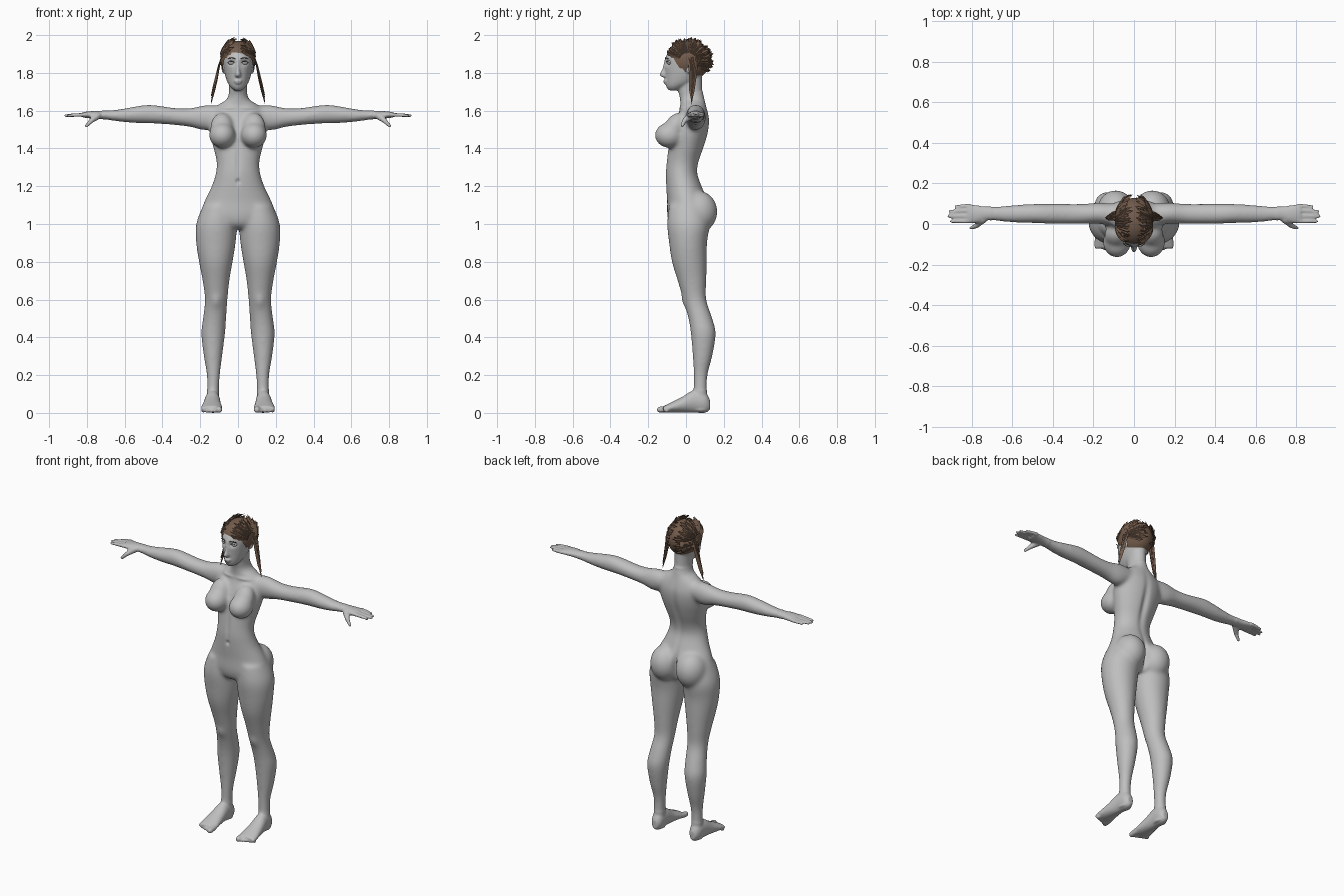
import bpy, bmesh, math, random
from mathutils import Vector, Matrix

random.seed(4)
if "Cube" in bpy.data.objects:
    bpy.data.objects.remove(bpy.data.objects["Cube"])


def material(name, color):
    m = bpy.data.materials.new(name)
    m.use_nodes = True
    m.diffuse_color = (*color, 1)
    m.node_tree.nodes["Principled BSDF"].inputs["Base Color"].default_value = (*color, 1)
    return m


SKIN = material("grey skin", (0.52, 0.52, 0.52))
HAIR = material("brown hair", (0.17, 0.105, 0.07))
LASH = material("dark lashes", (0.06, 0.05, 0.045))


def finish(bm, name, mat, smooth=True):
    mesh = bpy.data.meshes.new(name)
    bm.to_mesh(mesh)
    bm.free()
    mesh.materials.append(mat)
    for p in mesh.polygons:
        p.use_smooth = smooth
    ob = bpy.data.objects.new(name, mesh)
    bpy.context.scene.collection.objects.link(ob)
    return ob


def spline(a, b, c, d, t):
    return tuple(0.5 * (2 * q + (r - p) * t + (2 * p - 5 * q + 4 * r - s) * t * t
                        + (3 * q - p - 3 * r + s) * t ** 3) for p, q, r, s in zip(a, b, c, d))


def loft(bm, axis, rings, n=28, steps=4):
    """Skin of ellipses; each ring is (position on axis, low and high of the two other axes)."""
    u, v = [k for k in range(3) if k != axis]
    last = len(rings) - 1
    dense = [spline(rings[max(i - 1, 0)], rings[i], rings[i + 1], rings[min(i + 2, last)], k / steps)
             for i in range(last) for k in range(steps)] + [rings[last]]
    loops = []
    for t, u0, u1, v0, v1 in dense:
        loop = []
        for k in range(n):
            ang = math.tau * k / n
            co = [0, 0, 0]
            co[axis] = t
            co[u] = (u0 + u1) / 2 + (u1 - u0) / 2 * math.cos(ang)
            co[v] = (v0 + v1) / 2 + (v1 - v0) / 2 * math.sin(ang)
            loop.append(bm.verts.new(co))
        loops.append(loop)
    for a, b in zip(loops, loops[1:]):
        for k in range(n):
            bm.faces.new((a[k], a[(k + 1) % n], b[(k + 1) % n], b[k]))
    bm.faces.new(loops[0])
    bm.faces.new(loops[-1])


def ball(bm, center, size, tilt=0):
    m = Matrix.Translation(center) @ Matrix.Rotation(tilt, 4, 'X') @ Matrix.Diagonal((*size, 1))
    bmesh.ops.create_uvsphere(bm, u_segments=24, v_segments=16, radius=1, matrix=m)


def capsule(bm, a, b, r0, r1):
    a, b = Vector(a), Vector(b)
    d = b - a
    m = Matrix.Translation((a + b) / 2) @ d.to_track_quat('Z', 'Y').to_matrix().to_4x4()
    bmesh.ops.create_cone(bm, cap_ends=True, segments=16, radius1=r0, radius2=r1, depth=d.length, matrix=m)
    ball(bm, a, (r0,) * 3)
    ball(bm, b, (r1,) * 3)


# Left half of the body: leg, foot, toes, arm, fingers, bust, seat
bm = bmesh.new()
loft(bm, 2, [(.01, .1, .165, .03, .12), (.05, .1, .165, .035, .122), (.1, .1, .165, .04, .112),
             (.2, .095, .166, .04, .115), (.3, .083, .182, .035, .14), (.42, .068, .195, .025, .158),
             (.5, .062, .186, .012, .14), (.6, .055, .176, -.015, .108), (.7, .045, .188, -.045, .108),
             (.8, .028, .207, -.075, .11), (.9, .012, .222, -.09, .112), (1, .006, .222, -.1, .125),
             (1.1, .02, .185, -.09, .11)])
loft(bm, 1, [(-.12, .085, .195, .005, .036), (-.08, .083, .195, .002, .055), (-.02, .09, .185, .002, .085),
             (.04, .095, .175, .001, .12), (.1, .098, .168, 0, .11), (.127, .115, .15, .015, .07)])
for i in range(5):
    r = .017 if i == 0 else .012
    x = .1 + .021 * i
    capsule(bm, (x, -.1, .022), (x, -.138 + .009 * i, r), r, r)
loft(bm, 0, [(.09, -.01, .1, 1.52, 1.625), (.17, 0, .105, 1.495, 1.63), (.25, 0, .1, 1.513, 1.614),
             (.33, 0, .1, 1.523, 1.614), (.42, 0, .1, 1.53, 1.627), (.48, .004, .1, 1.532, 1.632),
             (.56, .005, .096, 1.535, 1.62), (.64, .01, .09, 1.543, 1.606), (.72, .018, .086, 1.555, 1.6),
             (.77, .005, .092, 1.558, 1.598), (.82, .004, .1, 1.563, 1.593)])
for y, tip in ((.014, .9), (.04, .912), (.066, .905), (.09, .877)):
    capsule(bm, (.81, y, 1.579), (tip, y * .95, 1.574), .0115, .0085)
capsule(bm, (.745, .022, 1.572), (.778, -.01, 1.545), .02, .013)
capsule(bm, (.778, -.01, 1.545), (.803, -.02, 1.519), .013, .009)
ball(bm, (.084, -.088, 1.47), (.07, .078, .068))
ball(bm, (.085, -.06, 1.51), (.062, .055, .085), -.45)
ball(bm, (.09, .068, 1.065), (.092, .099, .11))
ball(bm, (.079, .02, 1.825), (.008, .02, .03))
half = bm.verts[:] + bm.edges[:] + bm.faces[:]
copy = bmesh.ops.duplicate(bm, geom=half)["geom"]
bmesh.ops.scale(bm, vec=(-1, 1, 1), verts=[g for g in copy if isinstance(g, bmesh.types.BMVert)])


def column(rings):
    loft(bm, 2, [(z, -w, w, front, back) for z, w, front, back in rings])


# Torso, neck, head, nose and lips on the centre line
column([(.975, .1, -.06, .08), (1.0, .16, -.088, .1), (1.05, .198, -.1, .12), (1.12, .178, -.1, .115),
        (1.2, .14, -.106, .085), (1.27, .118, -.109, .062), (1.33, .114, -.104, .07),
        (1.4, .13, -.095, .095), (1.48, .15, -.082, .118), (1.55, .155, -.055, .125),
        (1.6, .14, -.035, .115), (1.635, .1, -.03, .105), (1.66, .06, -.033, .1), (1.7, .047, -.04, .09)])
column([(1.64, .05, -.03, .09), (1.72, .047, -.042, .085), (1.8, .05, -.04, .085)])
column([(1.707, .02, -.09, -.03), (1.725, .04, -.104, 0), (1.75, .056, -.108, .05), (1.79, .069, -.11, .09),
        (1.83, .076, -.113, .105), (1.87, .08, -.113, .113), (1.91, .075, -.093, .11),
        (1.94, .058, -.065, .09), (1.958, .03, -.03, .05)])
column([(1.87, .008, -.115, -.08), (1.82, .01, -.127, -.08), (1.79, .016, -.141, -.08), (1.776, .012, -.124, -.08)])
ball(bm, (0, -.108, 1.758), (.022, .014, .006))
ball(bm, (0, -.107, 1.747), (.018, .013, .006))
bmesh.ops.recalc_face_normals(bm, faces=bm.faces[:])

# Fuse the parts into one skin
body = finish(bm, "body", SKIN)
remesh = body.modifiers.new("fuse", 'REMESH')
remesh.mode = 'VOXEL'
remesh.voxel_size = .006
fused = bpy.data.meshes.new_from_object(body.evaluated_get(bpy.context.evaluated_depsgraph_get()))
bpy.data.objects.remove(body)

# Soften the seams, less so on the head, hands and feet
bm = bmesh.new()
bm.from_mesh(fused)
bpy.data.meshes.remove(fused)
broad = [v for v in bm.verts if abs(v.co.x) < .7 and .12 < v.co.z < 1.69]
for verts, count in ((bm.verts[:], 3), (broad, 24)):
    for _ in range(count):
        bmesh.ops.smooth_vert(bm, verts=verts, factor=.5, use_axis_x=True, use_axis_y=True, use_axis_z=True)

# Sculpt strokes: centre, reach, push
strokes = [((.034, -.105, 1.855), (.02, .04, .014), (0, .014, 0)),     # eye socket
           ((0, .11, 1.38), (.02, .06, .16), (0, -.014, 0)),           # spine
           ((0, .13, 1.06), (.013, .08, .08), (0, -.03, 0)),           # seat cleft
           ((0, -.108, 1.225), (.01, .03, .012), (0, .01, 0)),         # navel
           ((0, -.1, 1.32), (.014, .04, .09), (0, .006, 0)),           # belly line
           ((.115, -.01, .59), (.028, .04, .035), (0, -.008, 0)),      # knee
           ((.07, -.035, 1.615), (.05, .04, .009), (0, -.007, 0))]     # collarbone
for v in bm.verts:
    p = (abs(v.co.x), v.co.y, v.co.z)
    shift = Vector()
    for center, reach, push in strokes:
        d = sum(((a - b) / r) ** 2 for a, b, r in zip(p, center, reach))
        if d < 6:
            shift += Vector(push) * math.exp(-d)
    v.co += shift
    v.co.z = max(v.co.z, 0)
finish(bm, "body", SKIN)

# Eyes, lashes and brows
for s, side in ((1, "left"), (-1, "right")):
    bm = bmesh.new()
    ball(bm, (s * .034, -.085, 1.854), (.018, .016, .012))
    finish(bm, side + "_eye", SKIN)
    for part, z, rise, y in (("lash", 1.853, .008, -.101), ("brow", 1.874, .006, -.109)):
        bm = bmesh.new()
        arc = [Vector((s * (.034 + .019 * k), y + .008 * k * k + .006 * k, z + rise * (1 - k * k)))
               for k in (-1, -.5, 0, .5, 1)]
        for a, b in zip(arc, arc[1:]):
            capsule(bm, a, b, .0018, .0018)
        finish(bm, side + "_" + part, LASH)

# Hair cap, trimmed along the hairline
CROWN = Vector((0, .01, 1.865))
bm = bmesh.new()
bmesh.ops.create_icosphere(bm, subdivisions=4, radius=1,
                           matrix=Matrix.Translation(CROWN) @ Matrix.Diagonal((.092, .118, .105, 1)))
bmesh.ops.delete(bm, geom=[v for v in bm.verts if v.co.z < 1.785 + max(-1.15 * v.co.y, -.03)], context='VERTS')
finish(bm, "hair_cap", HAIR, False)


def strand(bm, points, width, center):
    rows = []
    for i, p in enumerate(points[:-1]):
        along = (points[i + 1] - p).normalized()
        out = (p - center).normalized()
        w = width * (.55 + .45 * math.sin(math.pi * (i + .5) / len(points)))
        side = along.cross(out).normalized() * w
        rows.append([bm.verts.new(q) for q in (p + side, p + out * w * .6, p - side, p - out * w * .4)])
    for a, b in zip(rows, rows[1:]):
        for k in range(4):
            bm.faces.new((a[k], a[(k + 1) % 4], b[(k + 1) % 4], b[k]))
    tip = bm.verts.new(points[-1])
    for k in range(4):
        bm.faces.new((rows[-1][k], rows[-1][(k + 1) % 4], tip))


# Locks fanning from each side up to a ragged middle, and a hanging side lock
for s, name in ((1, "left"), (-1, "right")):
    bm = bmesh.new()
    for i in range(64):
        phi = math.radians(-30 + 188 * (i + random.random()) / 64)
        end, lift = random.uniform(58, 88), random.uniform(.03, .2)
        if phi > 2.3:
            lift *= .3
        points = []
        for k in range(7):
            t = k / 6
            th = math.radians(22 + (end - 22) * t)
            d = Vector((s * .097 * math.cos(th), .12 * math.sin(th) * math.cos(phi),
                        .108 * math.sin(th) * math.sin(phi)))
            p = CROWN + d * (1 + lift * t ** 3)
            p.z = min(p.z, 2)
            points.append(p)
        strand(bm, points, random.uniform(.008, .013), CROWN)
    for i in range(8):
        j = random.uniform(-1, 1)
        drop = random.uniform(.8, 1) if i else 1
        path = ((.086, .03, 1.885), (.1, .037, 1.83), (.111, .035, 1.77), (.126, .031, 1.7), (.144, .03, 1.63))
        points = [Vector((s * x, y + j * .024 * (1 - k / 4), 1.885 - (1.885 - z) * drop))
                  for k, (x, y, z) in enumerate(path)]
        strand(bm, points, .011, Vector((0, .03, 1.74)))
    bmesh.ops.recalc_face_normals(bm, faces=bm.faces[:])
    finish(bm, name + "_hair_locks", HAIR, False)
